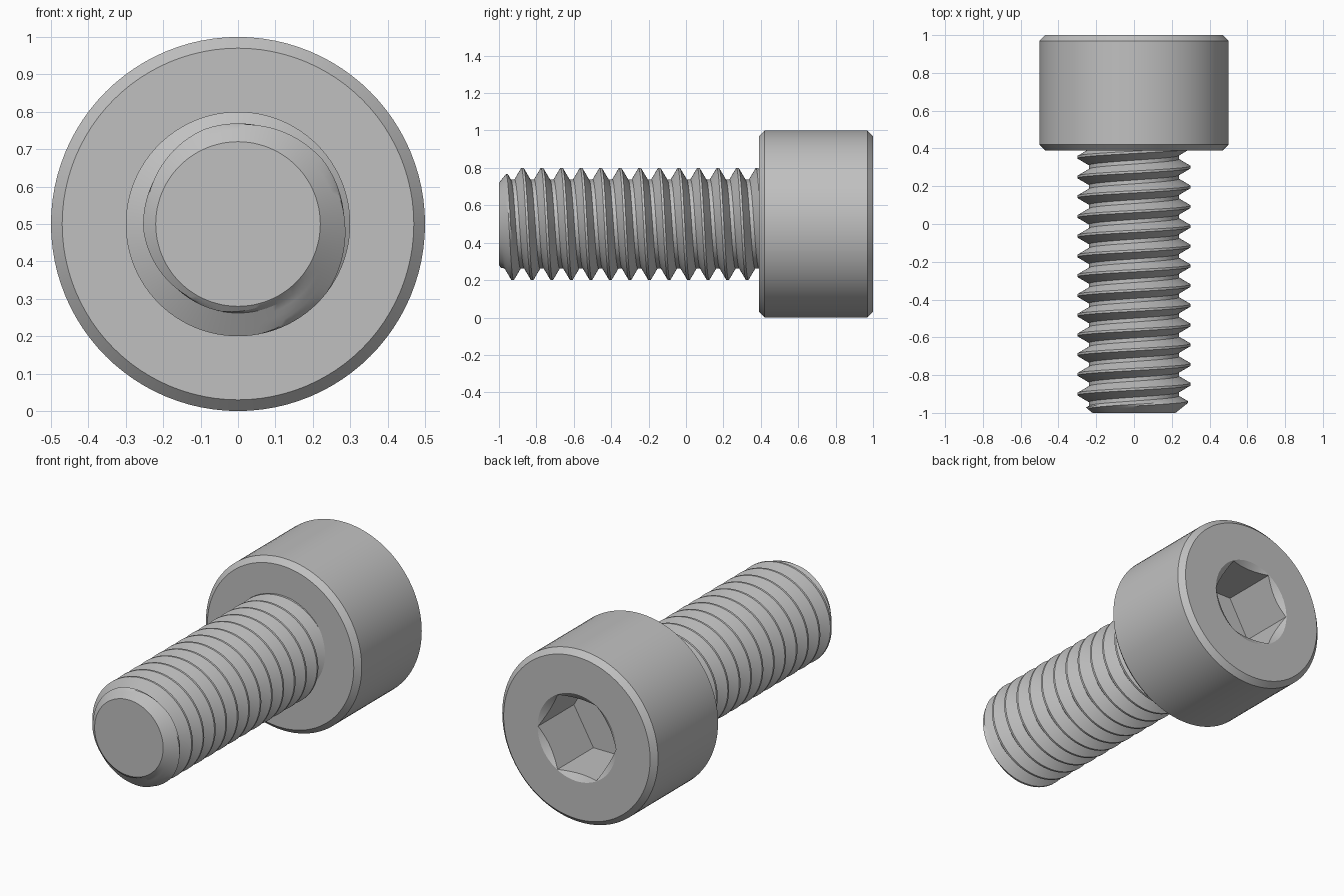
import bpy, bmesh, math

if "Cube" in bpy.data.objects:
    bpy.data.objects.remove(bpy.data.objects["Cube"])

AXIS_Z = 0.5          # the screw axis runs along y at this height
PITCH = 0.1045
MAJOR, MINOR = 0.30, 0.238
CREST_Y = 0.275       # a thread crest on the top side
Y_TIP, Y_END = -1.0, 0.40

steel = bpy.data.materials.new("grey steel")
steel.diffuse_color = (0.53, 0.53, 0.53, 1)
steel.use_nodes = True
steel.node_tree.nodes["Principled BSDF"].inputs["Base Color"].default_value = steel.diffuse_color


def point(r, t, y):
    return (r * math.sin(t), y, AXIS_Z + r * math.cos(t))


def finish(name, bm):
    bmesh.ops.recalc_face_normals(bm, faces=bm.faces)
    me = bpy.data.meshes.new(name)
    bm.to_mesh(me)
    bm.free()
    me.materials.append(steel)
    ob = bpy.data.objects.new(name, me)
    bpy.context.collection.objects.link(ob)
    return ob


def lathe(name, profile, sides, turn=0.0):
    """Closed solid from (radius, y) rings around the screw axis."""
    bm = bmesh.new()
    rings = [[bm.verts.new(point(r, turn + 2 * math.pi * i / sides, y))
              for i in range(sides)] for r, y in profile]
    for a, b in zip(rings, rings[1:]):
        for i in range(sides):
            k = (i + 1) % sides
            bm.faces.new((a[i], a[k], b[k], b[i]))
    bm.faces.new(rings[0])
    bm.faces.new(rings[-1])
    return finish(name, bm)


def smooth(ob):
    bpy.ops.object.select_all(action='DESELECT')
    ob.select_set(True)
    bpy.context.view_layer.objects.active = ob
    bpy.ops.object.shade_smooth_by_angle(angle=math.radians(25))


# Head: chamfered cylinder with a countersunk hex socket
head = lathe("socket_head", [(0.47, 0.39), (0.5, 0.42), (0.5, 0.97), (0.47, 1.0)], 96)
hex_cutter = lathe("hex_cutter", [(0.25, 0.67), (0.25, 1.1)], 6, math.pi / 6)
cone_cutter = lathe("countersink_cutter", [(0.192, 0.96), (0.282, 1.02)], 96)
for cutter in (hex_cutter, cone_cutter):
    cutter.hide_render = True
    mod = head.modifiers.new("cut", 'BOOLEAN')
    mod.operation = 'DIFFERENCE'
    mod.solver = 'EXACT'
    mod.object = cutter
    bpy.context.view_layer.objects.active = head
    bpy.ops.object.modifier_apply(modifier=mod.name)
    bpy.data.objects.remove(cutter)
smooth(head)

# Threaded shaft: helical profile, trimmed by the tip cone
CREST, ROOT = 0.006, 0.010      # half widths of the crest and root flats
FLANK_END = PITCH / 2 - ROOT


def thread_radius(y, t):
    d = (y - CREST_Y - PITCH * t / (2 * math.pi)) % PITCH
    d = min(d, PITCH - d)
    f = min(max((d - CREST) / (FLANK_END - CREST), 0), 1)
    return MAJOR + (MINOR - MAJOR) * f


steps = 4
flank = [CREST + (FLANK_END - CREST) * k / steps for k in range(steps + 1)]
offsets = [-d for d in reversed(flank)] + flank
rows = [CREST_Y + k * PITCH + d for k in range(-14, 4) for d in offsets]
SIDES = 96
bm = bmesh.new()
columns = []
for i in range(SIDES + 1):
    t = 2 * math.pi * i / SIDES
    column = []
    for row in rows:
        y = min(max(row + PITCH * t / (2 * math.pi), Y_TIP), Y_END)
        r = min(thread_radius(y, t), 0.22 + 1.25 * (y - Y_TIP))
        column.append(bm.verts.new(point(r, t, y)))
    columns.append(column)
for a, b in zip(columns, columns[1:]):
    for j in range(len(rows) - 1):
        bm.faces.new((a[j], a[j + 1], b[j + 1], b[j]))
bmesh.ops.remove_doubles(bm, verts=bm.verts, dist=0.0001)
bmesh.ops.holes_fill(bm, edges=[e for e in bm.edges if e.is_boundary], sides=0)
smooth(finish("threaded_shaft", bm))
